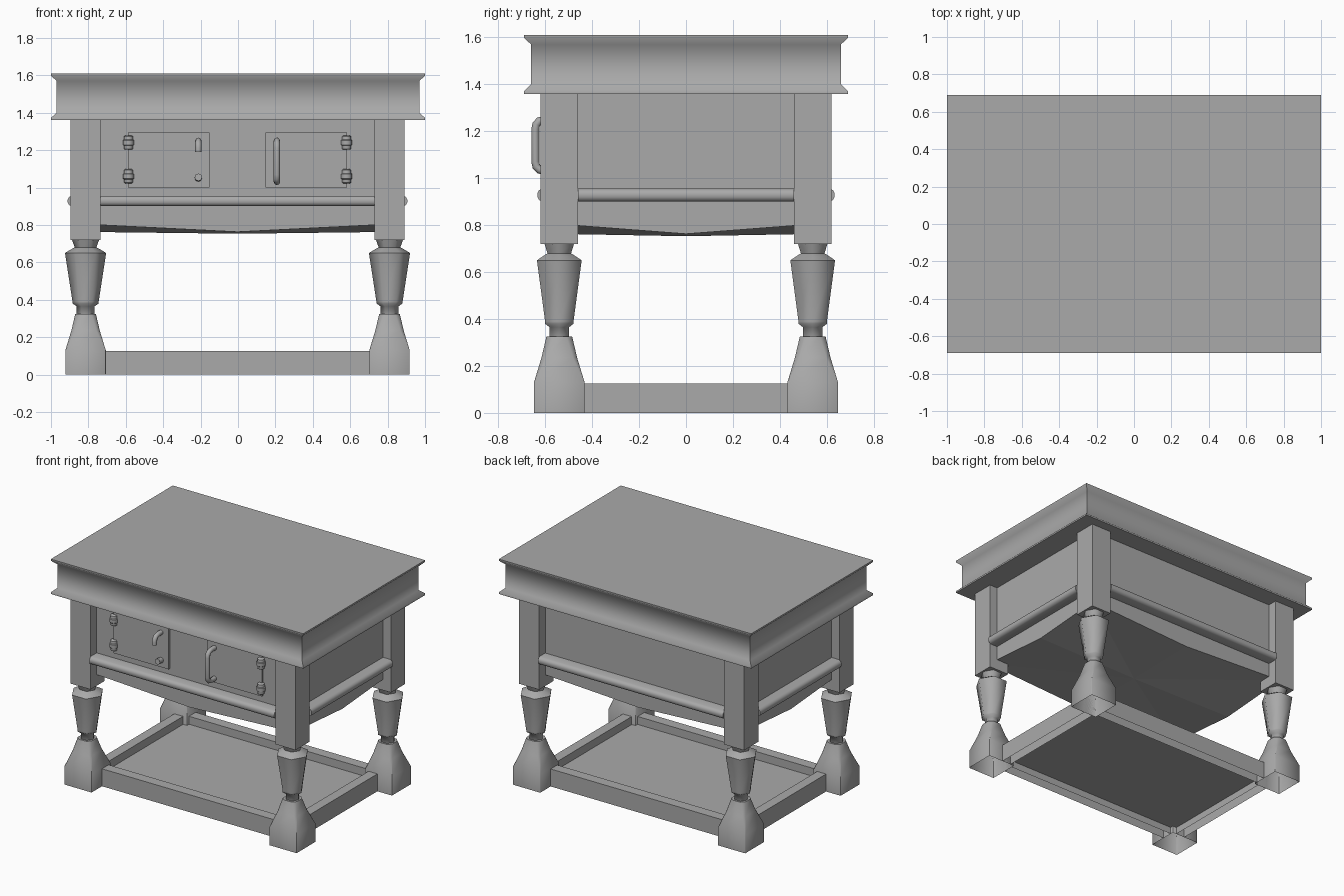
import bpy, bmesh, math
from mathutils import Vector

cube = bpy.data.objects.get("Cube")
if cube:
    bpy.data.objects.remove(cube, do_unlink=True)

grey = bpy.data.materials.new("plain_grey")
grey.use_nodes = True
grey.diffuse_color = (0.4, 0.4, 0.4, 1)
grey.node_tree.nodes["Principled BSDF"].inputs["Base Color"].default_value = (0.4, 0.4, 0.4, 1)

CX = -0.0025           # the base sits slightly off the table top's centre
LEG_X, LEG_Y = 0.8125, 0.54
PANEL_X, PANEL_Y = 0.83, 0.55
FOOT = 0.108           # half width of a foot
SHELF_X, SHELF_Y = 0.735, 0.455


def finish(name, bm, smooth=None):
    bmesh.ops.recalc_face_normals(bm, faces=bm.faces)
    mesh = bpy.data.meshes.new(name)
    bm.to_mesh(mesh)
    bm.free()
    mesh.materials.append(grey)
    ob = bpy.data.objects.new(name, mesh)
    bpy.context.collection.objects.link(ob)
    if smooth:
        bpy.ops.object.select_all(action='DESELECT')
        ob.select_set(True)
        bpy.context.view_layer.objects.active = ob
        bpy.ops.object.shade_smooth_by_angle(angle=math.radians(smooth))
    return ob


def loft(name, loops, smooth=None, bottom=True):
    """Skin a stack of equal-sized point loops."""
    bm = bmesh.new()
    rings = [[bm.verts.new(p) for p in loop] for loop in loops]
    n = len(rings[0])
    for a, b in zip(rings, rings[1:]):
        for i in range(n):
            j = (i + 1) % n
            bm.faces.new((a[i], a[j], b[j], b[i]))
    if bottom:
        bm.faces.new(rings[0][::-1])
    bm.faces.new(rings[-1])
    return finish(name, bm, smooth)


def rect(x0, x1, y0, y1, z):
    return [(x0, y0, z), (x1, y0, z), (x1, y1, z), (x0, y1, z)]


def box(name, x, y, z, bottom=True):
    return loft(name, [rect(*x, *y, h) for h in z], bottom=bottom)


def chamfered(x, y, r, cut, z):
    """Square loop with its corners cut off."""
    c = r - cut
    return [(x + u, y + v, z) for u, v in (
        (-c, -r), (c, -r), (r, -c), (r, c), (c, r), (-c, r), (-r, c), (-r, -c))]


def lathe(name, centre, profile, sides, smooth):
    x, y, z = centre
    turn = [2 * math.pi * i / sides for i in range(sides)]
    return loft(name, [[(x + r * math.cos(t), y + r * math.sin(t), z + h) for t in turn]
                       for r, h in profile], smooth)


def tube(name, points, radius):
    curve = bpy.data.curves.new(name, 'CURVE')
    curve.dimensions = '3D'
    curve.bevel_depth = radius
    curve.bevel_resolution = 2
    curve.use_fill_caps = True
    spline = curve.splines.new('POLY')
    spline.points.add(len(points) - 1)
    for p, co in zip(spline.points, points):
        p.co = (*co, 1)
    curve.materials.append(grey)
    ob = bpy.data.objects.new(name, curve)
    bpy.context.collection.objects.link(ob)
    return ob


# Table top flaring out to a lip above and below
top_profile = [(0, 1.36), (0, 1.372), (0.03, 1.4), (0.03, 1.57), (0, 1.598), (0, 1.61)]
loft("table_top", [rect(d - 1, 1 - d, d - 0.69, 0.69 - d, z) for d, z in top_profile], 50)

# Cabinet body with a shallow pointed underside
bm = bmesh.new()
outline = [(-1, -1), (0, -1), (1, -1), (1, 0), (1, 1), (0, 1), (-1, 1), (-1, 0)]
lower, upper = [], []
for sx, sy in outline:
    x, y = CX + sx * PANEL_X, sy * PANEL_Y
    lower.append(bm.verts.new((x, y, 0.805 if sx * sy else 0.763)))
    upper.append(bm.verts.new((x, y, 1.36)))
apex = bm.verts.new((CX, 0, 0.753))
for i in range(8):
    j = (i + 1) % 8
    bm.faces.new((lower[i], lower[j], upper[j], upper[i]))
    bm.faces.new((lower[j], lower[i], apex))
bm.faces.new(upper)
finish("cabinet_body", bm)

# Turned hexagonal part of each leg, and the flared foot, open underneath
leg_profile = [(0.048, 0.3), (0.048, 0.365), (0.07, 0.38), (0.07, 0.39), (0.11, 0.65),
               (0.082, 0.667), (0.058, 0.68), (0.074, 0.725)]
foot_profile = [(FOOT, 0.002, 0), (FOOT, 0.002, 0.13), (0.076, 0.018, 0.235), (0.055, 0.025, 0.325)]
for sx, side in ((1, "left"), (-1, "right")):
    for sy, end in ((-1, "front"), (1, "back")):
        x, y = CX + sx * LEG_X, sy * LEG_Y
        tag = f"{end}_{side}"
        box(f"post_{tag}", (x - 0.08, x + 0.08), (y - 0.08, y + 0.08), (0.72, 1.36))
        lathe(f"turned_leg_{tag}", (x, y, 0), leg_profile, 6, 60.2)
        loft(f"foot_{tag}", [chamfered(x, y, *ring) for ring in foot_profile], 50, bottom=False)


# Bevelled rails standing out from each panel between the posts
def rail(name, direction, reach, half):
    d = Vector(direction)
    along = Vector((-d.y, d.x, 0))
    section = [(-0.07, 0.9), (0.008, 0.9), (0.022, 0.908), (0.028, 0.92),
               (0.028, 0.936), (0.022, 0.948), (0.008, 0.956), (-0.07, 0.956)]
    loft(name, [[Vector((CX, 0, z)) + d * (reach + r) + along * s for r, z in section]
                for s in (-half, half)], 40)


FOOT_X, FOOT_Y = LEG_X - FOOT, LEG_Y - FOOT      # inner corner of the feet
for s, end, side in ((-1, "front", "right"), (1, "back", "left")):
    rail(f"rail_{end}", (0, s, 0), 0.605, LEG_X - 0.08)
    rail(f"rail_{side}", (s, 0, 0), 0.88, LEG_Y - 0.08)
    # Stretchers between the feet, open underneath
    box(f"stretcher_{end}", (CX - FOOT_X, CX + FOOT_X),
        sorted((s * SHELF_Y, s * (SHELF_Y + 0.075))), (0, 0.125), bottom=False)
    box(f"stretcher_{side}", sorted((CX + s * SHELF_X, CX + s * (SHELF_X + 0.07))),
        (-FOOT_Y, FOOT_Y), (0, 0.125), bottom=False)

# Low shelf inside the stretchers, notched around the feet
corner = [(FOOT_X, SHELF_Y), (FOOT_X, FOOT_Y), (SHELF_X, FOOT_Y)]
notched = ([(x, y) for x, y in corner] + [(x, -y) for x, y in corner[::-1]]
           + [(-x, -y) for x, y in corner] + [(-x, y) for x, y in corner[::-1]])
loft("shelf", [[(CX + x, y, z) for x, y in notched] for z in (0.05, 0.068)])

# Doors and barrel hinges
barrel = [(0.018, -0.038), (0.023, -0.034), (0.025, -0.016), (0.03, -0.012),
          (0.03, 0.012), (0.025, 0.016), (0.023, 0.034), (0.018, 0.038)]
for s, side, depth in ((1, "left", 0.012), (-1, "right", 0.018)):
    box(f"door_{side}", sorted((CX + s * 0.15, CX + s * 0.585)),
        (-PANEL_Y - depth, -PANEL_Y + 0.01), (1.0, 1.295))
    for z, level in ((1.06, "lower"), (1.24, "upper")):
        lathe(f"hinge_{level}_{side}", (CX + s * 0.583, -PANEL_Y - 0.018, z), barrel, 12, 40)

# Whole handle on one door, broken handle on the other
hook = [(-0.55, 1.25), (-0.6, 1.25), (-0.625, 1.244), (-0.638, 1.23), (-0.642, 1.21)]
foot_of_handle = [(-0.642, 1.07), (-0.638, 1.05), (-0.625, 1.036), (-0.6, 1.03), (-0.55, 1.03)]
tube("handle_left", [(0.208, y, z) for y, z in hook + foot_of_handle], 0.017)
tube("broken_handle_upper", [(-0.212, y, z) for y, z in hook + [(-0.642, 1.19)]], 0.017)
tube("broken_handle_stub", [(-0.212, -0.55, 1.05), (-0.212, -0.61, 1.055)], 0.02)
